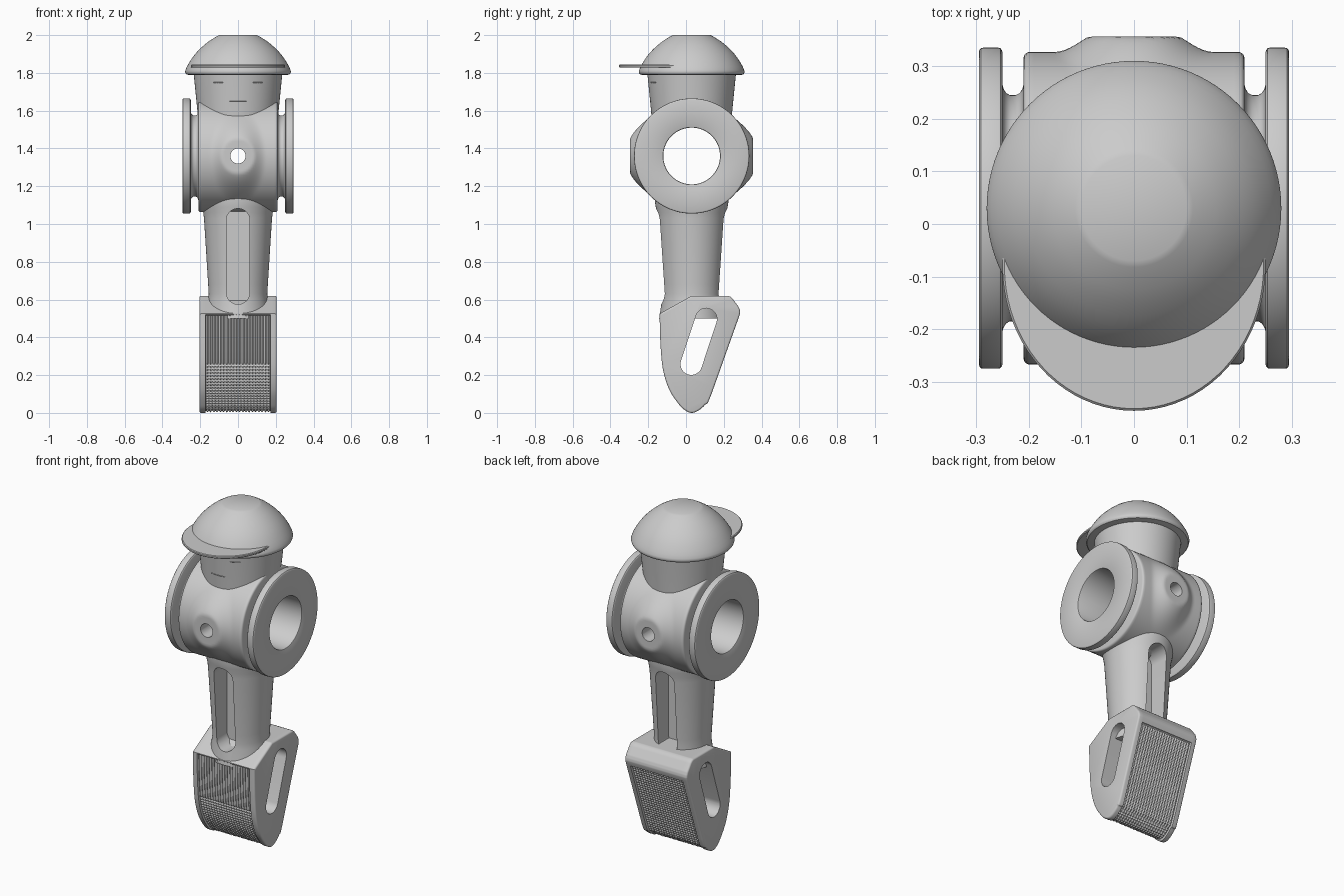
import bpy, bmesh
from math import sin, cos, pi, sqrt, hypot, atan2, radians
from mathutils import Vector

if "Cube" in bpy.data.objects:
    bpy.data.objects.remove(bpy.data.objects["Cube"])

C = 0.03      # y of the figure's axis
AXLE = 1.36   # height of the rod hole


def loft(name, rows, loop=False, angle=35):
    """Skin closed rings; cap both ends, or join last ring to first."""
    bm = bmesh.new()
    vs = [[bm.verts.new(p) for p in row] for row in rows]
    n = len(rows[0])
    for i in range(len(vs) if loop else len(vs) - 1):
        a, b = vs[i], vs[(i + 1) % len(vs)]
        for j in range(n):
            bm.faces.new((a[j], a[(j + 1) % n], b[(j + 1) % n], b[j]))
    if not loop:
        bm.faces.new(vs[0])
        bm.faces.new(vs[-1])
    bmesh.ops.recalc_face_normals(bm, faces=bm.faces)
    me = bpy.data.meshes.new(name)
    bm.to_mesh(me)
    bm.free()
    ob = bpy.data.objects.new(name, me)
    bpy.context.collection.objects.link(ob)
    smooth(ob, angle)
    return ob


def activate(ob):
    bpy.ops.object.select_all(action='DESELECT')
    ob.select_set(True)
    bpy.context.view_layer.objects.active = ob


def smooth(ob, angle=35):
    activate(ob)
    bpy.ops.object.shade_smooth_by_angle(angle=radians(angle))


def cut(ob, cutter, angle=35):
    activate(ob)
    m = ob.modifiers.new("cut", 'BOOLEAN')
    m.operation, m.solver, m.object = 'DIFFERENCE', 'EXACT', cutter
    bpy.ops.object.modifier_apply(modifier=m.name)
    bpy.data.objects.remove(cutter)
    smooth(ob, angle)


def turned(name, profile, seg=96):
    """Solid of revolution about the vertical axis from (radius, z) points."""
    return loft(name, [[(r * cos(2 * pi * k / seg), C + r * sin(2 * pi * k / seg), z)
                        for k in range(seg)] for r, z in profile])


def stadium(top, bottom, r, seg=20):
    """2D rounded slot outline between two centres."""
    d = atan2(top[1] - bottom[1], top[0] - bottom[0]) - pi / 2
    pts = []
    for c, a0 in ((top, d), (bottom, d + pi)):
        pts += [(c[0] + r * cos(a0 + pi * k / seg), c[1] + r * sin(a0 + pi * k / seg))
                for k in range(seg + 1)]
    return pts


def step(t):
    t = min(1, max(0, t))
    return t * t * (3 - 2 * t)


# torso: revolved about the x axis, with flanges, rod hole and swollen front/back
side = [(.19, .297), (.2, .297), (.205, .295), (.208, .292), (.21, .286), (.21, .235),
        (.212, .227), (.217, .219), (.225, .215), (.236, .215), (.243, .219), (.248, .227),
        (.25, .235), (.25, .297), (.2515, .301), (.254, .304), (.258, .305), (.287, .305),
        (.291, .304), (.2935, .301), (.295, .297), (.295, .156), (.293, .152), (.289, .15)]
outer = [(-x, r) for x, r in reversed(side)] + [(-.18 + .01 * i, .297) for i in range(37)] + side
SEG = 144
rows = []
for x, r in outer:
    row = []
    for k in range(SEG):
        y, z = r * cos(2 * pi * k / SEG), r * sin(2 * pi * k / SEG)
        if abs(x) < .19:
            h = .045 * step((1 - hypot(x / .15, z / .25)) / .7)
            if h > 0:
                y = (1 if y > 0 else -1) * min(.326, abs(y) + h)
        row.append((x, C + y, AXLE + z))
    rows.append(row)
torso = loft("torso", rows, loop=True)
pin = [[(x, y, z + AXLE) for x, z in stadium((0, .0001), (0, -.0001), .04)] for y in (-1, 1)]
cut(torso, loft("pin_cutter", pin))

# leg: tapered post with a slot pocket front and back
leg = turned("leg", [(.172, .5), (.157, .6), (.155, .63), (.158, .68), (.18, 1.03), (.184, 1.06),
                     (.19, 1.09), (.195, 1.12), (.195, 1.17)])
for s in (-1, 1):
    slot = stadium((0, 1.02), (0, .637), .062)
    ring = [[(x, C + s * y, z) for x, z in slot] for y in (.045, .3)]
    cut(leg, loft("slot_cutter", ring))

# head and cap
turned("head", [(.21, 1.53), (.215, 1.6), (.235, 1.8)])
turned("cap", [(.265, 1.79), (.273, 1.792), (.278, 1.798), (.28, 1.806), (.278, 1.815), (.271, 1.832),
               (.26, 1.852), (.245, 1.876), (.227, 1.9), (.205, 1.924), (.18, 1.947),
               (.155, 1.967), (.13, 1.983), (.112, 1.994), (.1, 2.0)])
visor = [(.25 * cos(pi * k / 40), -.08 + .275 * sin(pi * k / 40)) for k in range(80)]
loft("cap_visor", [[(x * f, -.08 + (y + .08) * f, z) for x, y in visor]
                   for f, z in ((.985, 1.828), (1, 1.832), (1, 1.84), (.985, 1.844))])


# face: faint mouth and eyes hugging the head
def face_line(name, a0, a1, z, r):
    rows = []
    for i in range(9):
        a = a0 + (a1 - a0) * i / 8
        rows.append([((r + .003 * cos(t)) * sin(a), C - (r + .003 * cos(t)) * cos(a),
                      z + .003 * sin(t)) for t in (0, pi / 2, pi, 3 * pi / 2)])
    loft(name, rows)


face_line("mouth", -.2, .2, 1.65, .2188)
for s in (-1, 1):
    face_line("eye", s * .35, s * .6, 1.75, .229)

# foot outline in (y, z): curved front and toe, straight back, flat top
front = [(-.14, .525), (-.135, .36), (-.121, .225), (-.087, .12), (-.035, .042), (.0, .011),
         (.03, .0), (.063, .011), (.1, .042), (.135, .1)]
back = [(.283, .515), (.287, .53), (.285, .545), (.278, .562), (.245, .606), (.235, .615),
        (.222, .62), (.03, .62), (-.14, .525)]
line = []
P = [front[0]] + front + [back[0]]
for i in range(1, len(P) - 2):
    a, b, c, d = (Vector(p) for p in P[i - 1:i + 3])
    for k in range(20):
        t = k / 20
        line.append(.5 * (2 * b + (c - a) * t + (2 * a - 5 * b + 4 * c - d) * t * t
                          + (3 * b - a - 3 * c + d) * t ** 3))
line += [Vector(front[-1])] + [Vector(p) for p in back]

# even arc-length samples (quarter of a knurl pitch)
PITCH = .017
outline, carry = [], 0.0
for a, b in zip(line, line[1:]):
    L = (b - a).length
    while carry < L:
        outline.append(a + (b - a) * (carry / L))
        carry += PITCH / 4
    carry -= L
if (outline[-1] - outline[0]).length < .002:
    outline.pop()
N = len(outline)
toe = min(range(N), key=lambda j: outline[j].y)
last = max(j for j in range(N) if outline[j].y < .5 and outline[j].x > .1)


def knurl(x, j):
    """Recess with vertical ribs high on the front and a bump grid elsewhere."""
    if j < 2 or j > last:
        return 0
    rib = .5 - .5 * cos(2 * pi * x / PITCH)
    ribbed = j < toe and outline[j].y > .265
    bump = 1 if ribbed else .5 - .5 * cos(pi * j / 2)
    return -.012 + .009 * rib * bump


edge = [(.205, -.009), (.2035, -.005), (.2, -.0015), (.195, 0), (.173, 0)]
stations = [(-x, o) for x, o in edge] + [(-.17 + PITCH * i / 4, None) for i in range(81)] \
    + [(x, o) for x, o in reversed(edge)]
normals = []
for j in range(N):
    t = (outline[(j + 1) % N] - outline[j - 1]).normalized()
    normals.append(Vector((t.y, -t.x)))
rows = []
for x, o in stations:
    row = []
    for j in range(N):
        p = outline[j] + normals[j] * (knurl(x, j) if o is None else o)
        row.append((x, p.x, p.y))
    rows.append(row)
foot = loft("foot", rows, angle=40)
slot = stadium((.107, .497), (.028, .258), .057)
cut(foot, loft("foot_cutter", [[(x, y, z) for y, z in slot] for x in (-.4, .4)]), 40)
